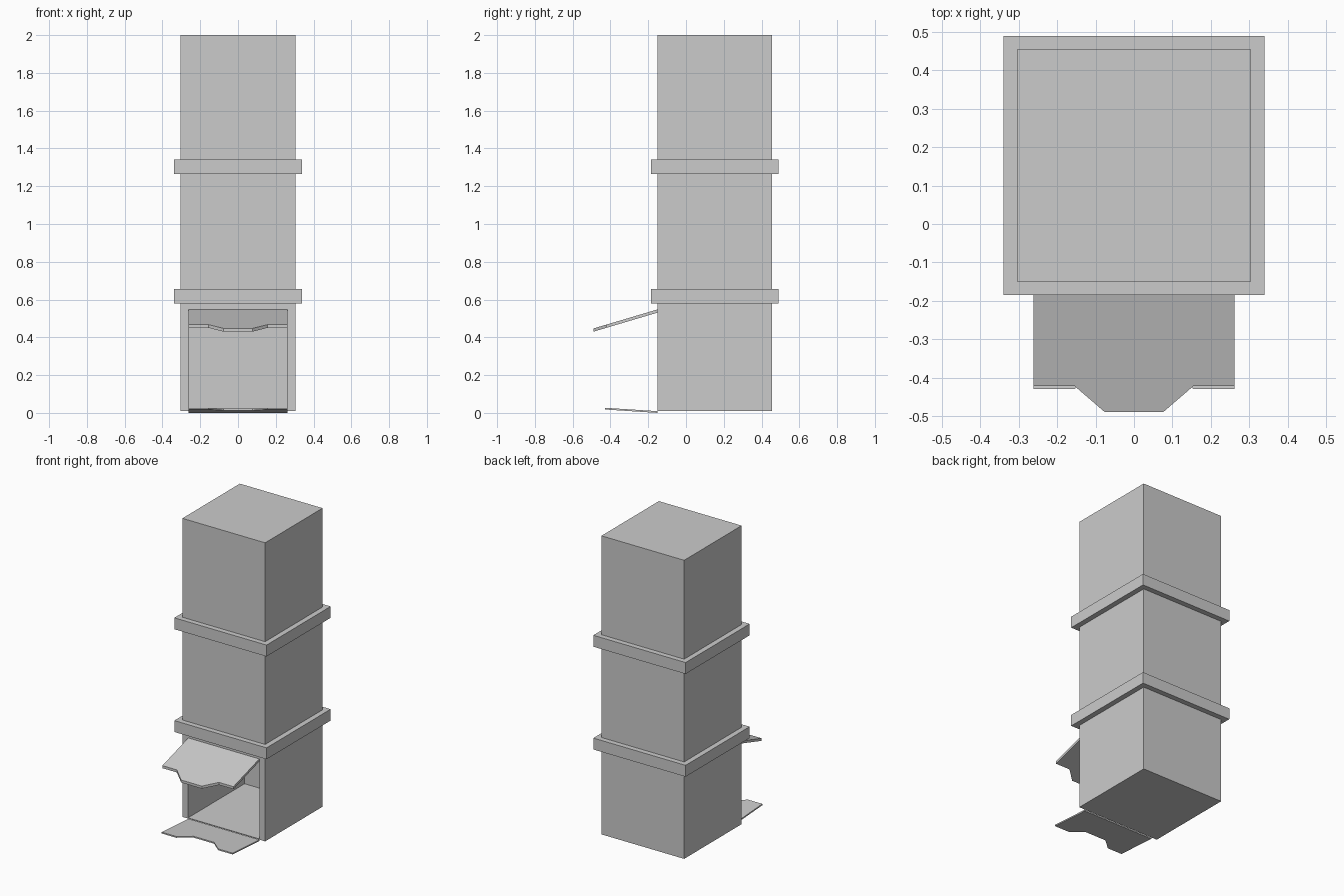
import bpy, bmesh

if "Cube" in bpy.data.objects:
    bpy.data.objects.remove(bpy.data.objects["Cube"])

X, Y0, Y1 = 0.305, -0.15, 0.455      # tower footprint
BOTTOM, TOP = 0.01, 2.0


def finish(bm, name):
    bmesh.ops.recalc_face_normals(bm, faces=bm.faces)
    mesh = bpy.data.meshes.new(name)
    bm.to_mesh(mesh)
    bm.free()
    obj = bpy.data.objects.new(name, mesh)
    bpy.context.collection.objects.link(obj)
    return obj


def box_bm(x, y0, y1, z0, z1):
    bm = bmesh.new()
    bmesh.ops.create_cube(bm, size=1)
    for v in bm.verts:
        v.co.x *= 2 * x
        v.co.y = y1 if v.co.y > 0 else y0
        v.co.z = z1 if v.co.z > 0 else z0
    return bm


def flap(name, half_outline, y_far, z_hinge, z_far, thick):
    """Symmetric plate; half_outline holds (x, y), z slopes from the hinge."""
    pts = half_outline + [(-x, y) for x, y in reversed(half_outline)]
    slope = (z_far - z_hinge) / (y_far - Y0)
    bm = bmesh.new()
    bot, top = [], []
    for x, y in pts:
        z = z_hinge + slope * (y - Y0)
        top.append(bm.verts.new((x, y, z)))
        bot.append(bm.verts.new((x, y, z - thick)))
    bm.faces.new(top)
    bm.faces.new(bot[::-1])
    n = len(pts)
    for i in range(n):
        j = (i + 1) % n
        bm.faces.new((top[i], bot[i], bot[j], top[j]))
    return finish(bm, name)


# Lower section with an open front cavity, made by inset and push-in
bm = box_bm(X, Y0, Y1, BOTTOM, 0.62)
front = min(bm.faces, key=lambda f: f.calc_center_median().y)
bmesh.ops.inset_region(bm, faces=[front], thickness=0.042)
for v in front.verts:
    v.co.x = 0.263 if v.co.x > 0 else -0.263
    v.co.z = 0.548 if v.co.z > 0.3 else 0.015
new = bmesh.ops.extrude_discrete_faces(bm, faces=[front])["faces"][0]
for v in new.verts:
    v.co.y = 0.445
finish(bm, "lower_section")

# Closed upper sections
finish(box_bm(X, Y0, Y1, 0.62, 1.30), "middle_section")
finish(box_bm(X, Y0, Y1, 1.30, TOP), "upper_section")

# Protruding bands
for name, z in (("lower_band", 0.58), ("upper_band", 1.265)):
    finish(box_bm(X + 0.035, Y0 - 0.035, Y1 + 0.035, z, z + 0.076), name)

# Upper flap with a tongue, lower flap with the matching notch
flap("upper_flap", [(0.262, Y0), (0.262, -0.422), (0.155, -0.422), (0.076, -0.49)],
     -0.49, 0.548, 0.447, 0.017)
flap("lower_flap", [(0.262, Y0), (0.262, -0.43), (0.155, -0.43), (0.076, -0.36)],
     -0.43, 0.009, 0.027, 0.009)
